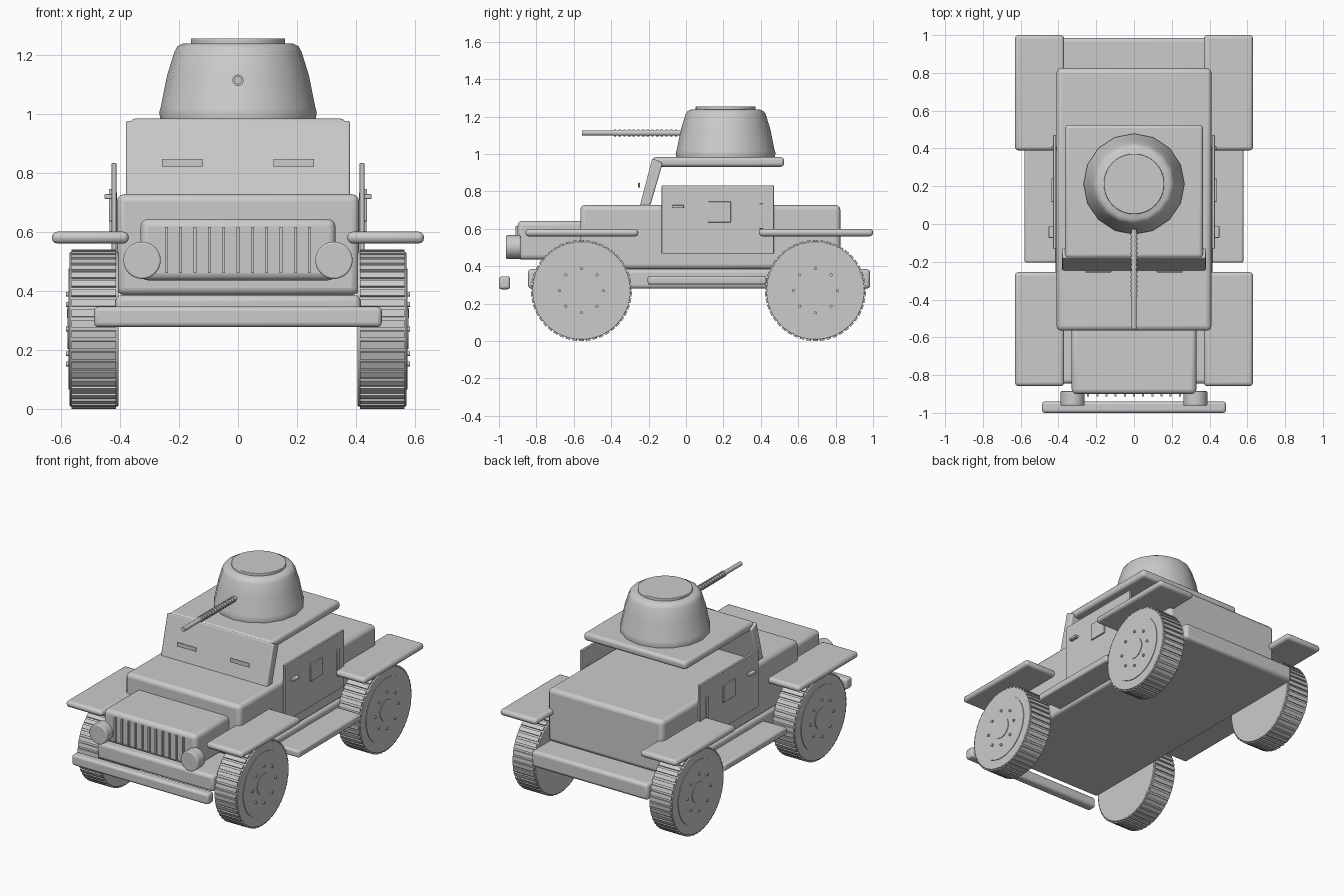
import bpy, bmesh, math
from mathutils import Matrix, Vector

if "Cube" in bpy.data.objects:
    bpy.data.objects.remove(bpy.data.objects["Cube"])

grey = bpy.data.materials.new("plain_grey")
grey.diffuse_color = (0.6, 0.6, 0.6, 1)
grey.use_nodes = True
grey.node_tree.nodes["Principled BSDF"].inputs["Base Color"].default_value = grey.diffuse_color


def finish(name, bm, bevel=0.0, segs=3, angle=35):
    """Turn a bmesh into a named object with optional rounded edges."""
    bmesh.ops.recalc_face_normals(bm, faces=bm.faces)
    me = bpy.data.meshes.new(name)
    bm.to_mesh(me)
    bm.free()
    ob = bpy.data.objects.new(name, me)
    bpy.context.collection.objects.link(ob)
    me.materials.append(grey)
    if bevel:
        m = ob.modifiers.new("round", 'BEVEL')
        m.width, m.segments, m.limit_method = bevel, segs, 'ANGLE'
    bpy.ops.object.select_all(action='DESELECT')
    ob.select_set(True)
    bpy.context.view_layer.objects.active = ob
    bpy.ops.object.shade_smooth_by_angle(angle=math.radians(angle))
    return ob


def add_box(bm, x, y, z):
    size = [b - a for a, b in (x, y, z)]
    mid = Vector([(a + b) / 2 for a, b in (x, y, z)])
    bmesh.ops.create_cube(bm, size=1, matrix=Matrix.Translation(mid) @ Matrix.Diagonal((*size, 1)))


def box(name, x, y, z, bevel=0.0):
    bm = bmesh.new()
    add_box(bm, x, y, z)
    return finish(name, bm, bevel)


def add_rod(bm, axis, r, start, end, c, n=32):
    """Cylinder along 'X', 'Y' or 'Z'; c holds the two other coordinates."""
    mid = (start + end) / 2
    loc = {'X': (mid, *c), 'Y': (c[0], mid, c[1]), 'Z': (*c, mid)}[axis]
    rot = {'X': Matrix.Rotation(math.pi / 2, 4, 'Y'),
           'Y': Matrix.Rotation(math.pi / 2, 4, 'X'), 'Z': Matrix()}[axis]
    bmesh.ops.create_cone(bm, cap_ends=True, segments=n, radius1=r, radius2=r,
                          depth=abs(end - start), matrix=Matrix.Translation(loc) @ rot)


def rod(name, axis, r, start, end, c, n=32, bevel=0.0):
    bm = bmesh.new()
    add_rod(bm, axis, r, start, end, c, n)
    return finish(name, bm, bevel)


def side_range(s, a, b):
    return tuple(sorted((s * a, s * b)))


# hull
box("chassis", (-.415, .415), (-.845, .985), (.28, .385), .02)
box("main_body", (-.41, .41), (-.565, .825), (.385, .727), .025)
box("hood", (-.33, .33), (-.90, -.54), (.435, .643), .025)
box("front_bumper", (-.487, .487), (-1.0, -.94), (.277, .346), .015)

# grille bars
bm = bmesh.new()
for i in range(11):
    x = (i - 5) * .0485
    add_box(bm, (x - .005, x + .005), (-.912, -.89), (.46, .615))
finish("grille_bars", bm)

# slanted windshield plate
bm = bmesh.new()
profile = [(-.25, .71), (-.195, .71), (-.125, .95), (-.18, .978)]
face = bm.faces.new([bm.verts.new((-.38, y, z)) for y, z in profile])
ext = bmesh.ops.extrude_face_region(bm, geom=[face])
bmesh.ops.translate(bm, vec=(.76, 0, 0),
                    verts=[v for v in ext["geom"] if isinstance(v, bmesh.types.BMVert)])
finish("windshield_plate", bm, .008)

# roof
box("roof", (-.365, .365), (-.18, .525), (.932, .983), .018)

# turret shell, spun from a profile
TY = .212
bm = bmesh.new()
shell = [(0, .975), (.262, .975), (.267, 1.005), (.262, 1.02), (.24, 1.13),
         (.215, 1.21), (.205, 1.228), (.185, 1.238), (0, 1.238)]
verts = [bm.verts.new((0, TY - r, z)) for r, z in shell]
edges = [bm.edges.new(p) for p in zip(verts, verts[1:])]
bmesh.ops.spin(bm, geom=verts + edges, cent=(0, TY, 0), axis=(0, 0, 1),
               angle=2 * math.pi, steps=16, use_duplicate=False)
bmesh.ops.remove_doubles(bm, verts=bm.verts, dist=1e-4)
finish("turret", bm, angle=45)
rod("turret_hatch", 'Z', .16, 1.23, 1.255, (0, TY), 40, .004)

# gun with cooling rings
rod("gun_barrel", 'Y', .014, -.557, .05, (0, 1.113), 20)
bm = bmesh.new()
for i in range(14):
    y = -.385 + i * .025
    add_rod(bm, 'Y', .019, y, y + .012, (0, 1.113), 20)
finish("gun_rings", bm)

for s, side in ((-1, "left"), (1, "right")):
    # lamps and vision slits
    rod(f"{side}_headlight", 'Y', .063, -.962, -.885, (s * .325, .503), 32, .006)
    box(f"{side}_vision_slit", side_range(s, .12, .258), (-.256, -.247), (.82, .847), .003)

    # fenders and running board
    box(f"{side}_front_fender", side_range(s, .37, .63), (-.858, -.255), (.56, .60), .018)
    box(f"{side}_rear_fender", side_range(s, .37, .63), (.39, 1.0), (.56, .60), .018)
    box(f"{side}_running_board", side_range(s, .39, .58), (-.205, .43), (.302, .347), .012)

    # door with its fittings
    box(f"{side}_door", side_range(s, .412, .428), (-.13, .47), (.468, .832), .003)
    box(f"{side}_door_panel", side_range(s, .42, .437), (.117, .24), (.635, .745), .003)
    box(f"{side}_door_handle", side_range(s, .42, .452), (-.073, -.012), (.711, .727), .004)
    box(f"{side}_door_hinge", side_range(s, .41, .436), (.392, .413), (.60, .735), .004)

    # wheels
    for wy, end in ((-.559, "front"), (.692, "rear")):
        c = (wy, .27)
        rod(f"{side}_{end}_tyre", 'X', .262, s * .405, s * .57, c, 64, .004)

        # tread blocks around the tyre
        bm = bmesh.new()
        n = 46
        for i in range(n):
            part = bmesh.new()
            add_box(part, side_range(s, .413, .564), (-.0125, .0125), (.25, .27))
            turn = Matrix.Translation((0, *c)) @ Matrix.Rotation(2 * math.pi * i / n, 4, 'X')
            part.transform(turn)
            tmp = bpy.data.meshes.new("tread_tmp")
            part.to_mesh(tmp)
            part.free()
            bm.from_mesh(tmp)
            bpy.data.meshes.remove(tmp)
        finish(f"{side}_{end}_tread", bm)

        # rim, hub and ring of bolts
        rod(f"{side}_{end}_rim", 'X', .205, s * .55, s * .574, c, 48)
        rod(f"{side}_{end}_hub", 'X', .067, s * .55, s * .578, c, 32)
        bm = bmesh.new()
        for i in range(8):
            a = i * math.pi / 4
            add_rod(bm, 'X', .008, s * .56, s * .583,
                    (wy + .118 * math.cos(a), .27 + .118 * math.sin(a)), 12)
        finish(f"{side}_{end}_bolts", bm)
